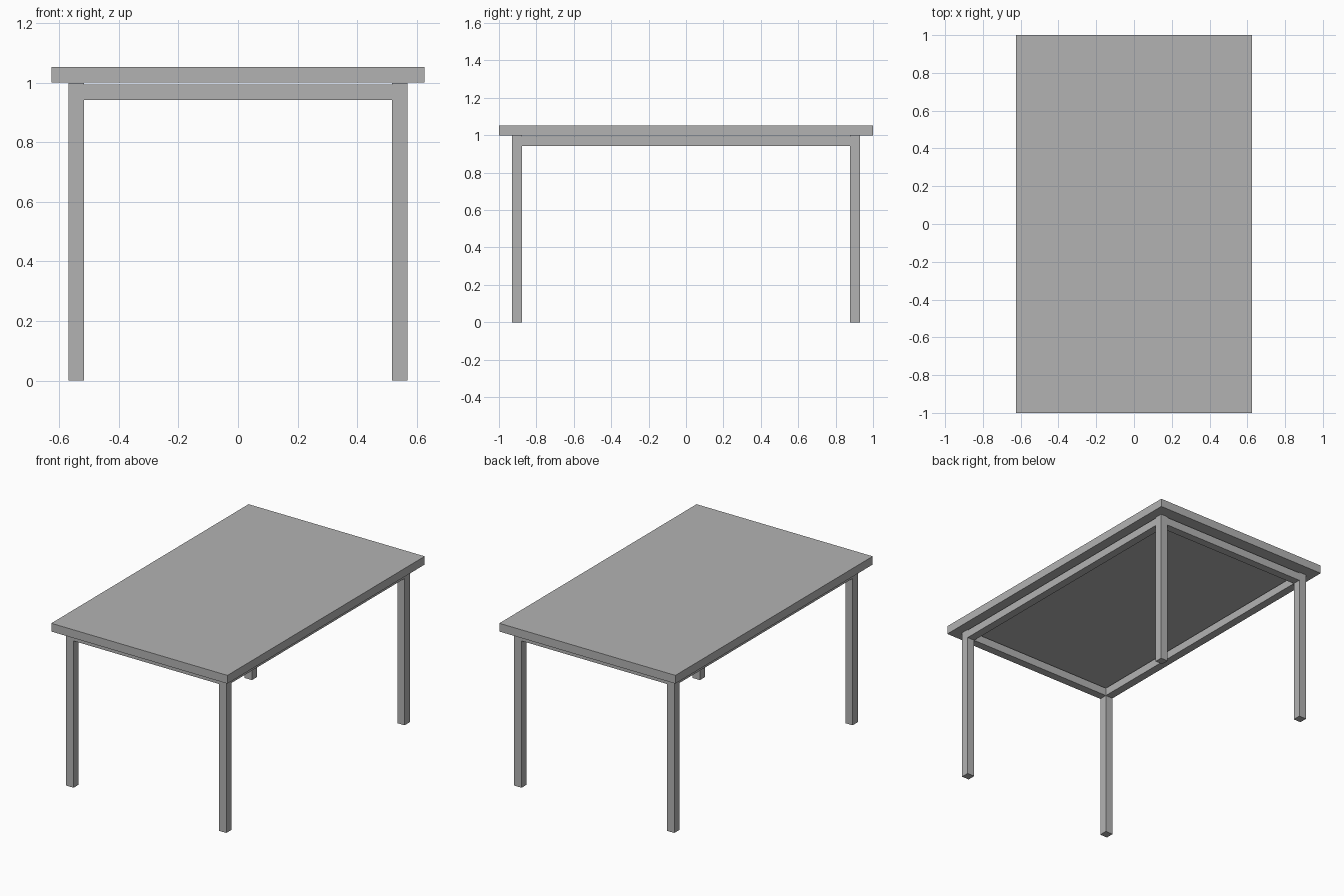
import bpy

cube = bpy.data.objects.get("Cube")
if cube:
    bpy.data.objects.remove(cube, do_unlink=True)

GREY = (0.45, 0.45, 0.45, 1)
grey = bpy.data.materials.new("plain_grey")
grey.use_nodes = True
grey.diffuse_color = GREY
grey.node_tree.nodes["Principled BSDF"].inputs["Base Color"].default_value = GREY


def box(name, low, high):
    """Add a box spanning two opposite corners."""
    centre = [(a + b) / 2 for a, b in zip(low, high)]
    bpy.ops.mesh.primitive_cube_add(size=1, location=centre)
    obj = bpy.context.object
    obj.name = name
    obj.scale = [b - a for a, b in zip(low, high)]
    bpy.ops.object.transform_apply(location=False, rotation=False, scale=True)
    obj.data.materials.append(grey)
    return obj


# Shared dimensions: outer and inner faces of the leg frame
OUT_X, OUT_Y = 0.568, 0.93
THICK = 0.052
IN_X, IN_Y = OUT_X - THICK, OUT_Y - THICK
RAIL_LOW, RAIL_TOP, LEG_TOP = 0.942, 0.993, 0.998

# Table top
box("table_top", (-0.625, -1, 1.0), (0.625, 1, 1.053))

# Legs at the four corners
for y_name, sy in (("front", -1), ("back", 1)):
    for x_name, sx in (("right", -1), ("left", 1)):
        xs = sorted((sx * IN_X, sx * OUT_X))
        ys = sorted((sy * IN_Y, sy * OUT_Y))
        box(f"{y_name}_{x_name}_leg", (xs[0], ys[0], 0), (xs[1], ys[1], LEG_TOP))

# Short rails between the legs, front and back
for name, s in (("front", -1), ("back", 1)):
    ys = sorted((s * IN_Y, s * OUT_Y))
    box(f"{name}_rail", (-IN_X, ys[0], RAIL_LOW), (IN_X, ys[1], RAIL_TOP))

# Long rails between the legs, on both sides
for name, s in (("right", -1), ("left", 1)):
    xs = sorted((s * IN_X, s * OUT_X))
    box(f"{name}_rail", (xs[0], -IN_Y, RAIL_LOW), (xs[1], IN_Y, RAIL_TOP))
